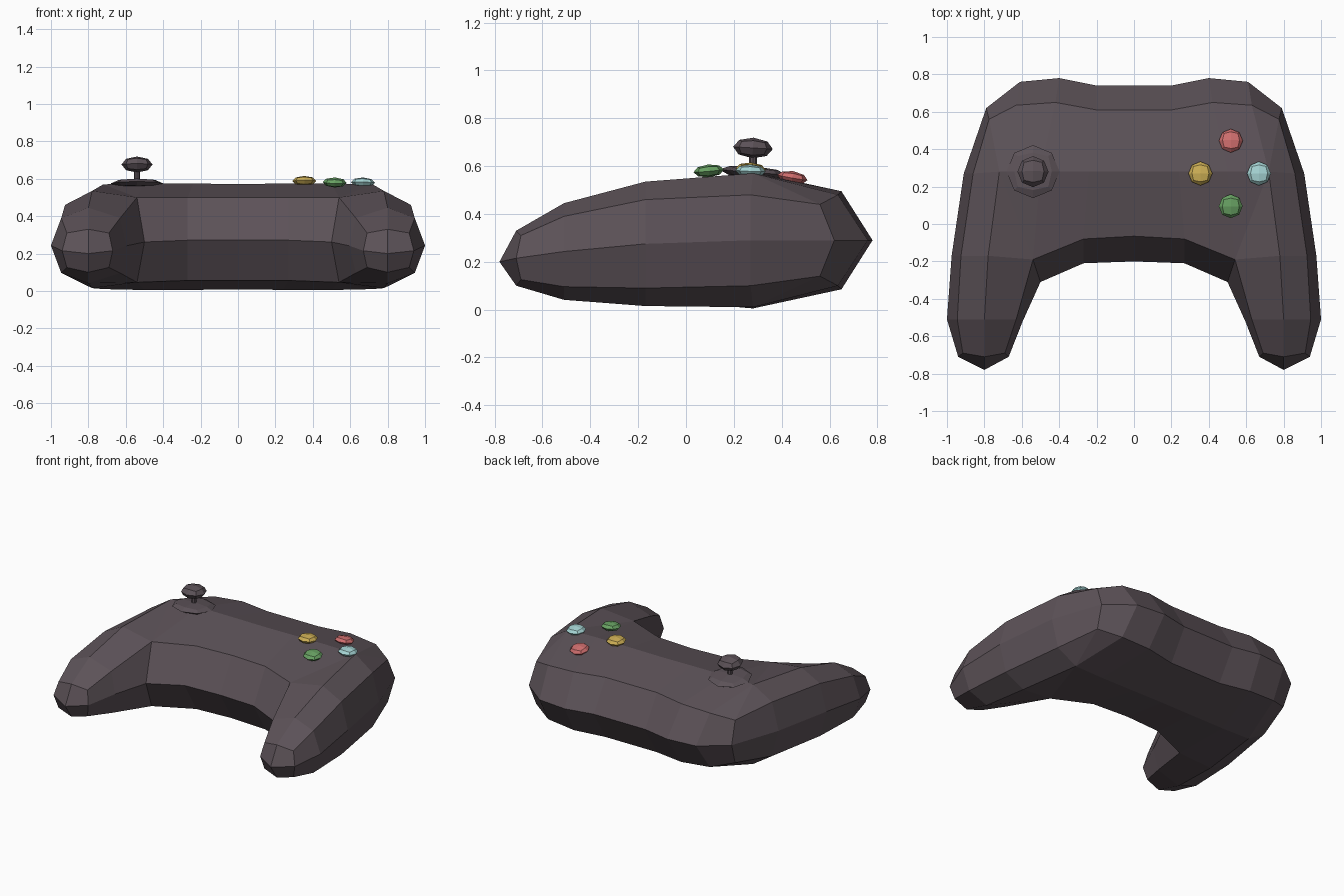
import bpy, bmesh
from mathutils import Matrix, Vector

if "Cube" in bpy.data.objects:
    bpy.data.objects.remove(bpy.data.objects["Cube"])


def material(name, rgb):
    m = bpy.data.materials.new(name)
    m.diffuse_color = (*rgb, 1)
    m.use_nodes = True
    m.node_tree.nodes["Principled BSDF"].inputs["Base Color"].default_value = m.diffuse_color
    return m


charcoal = material("charcoal", (0.107, 0.084, 0.097))
yellow = material("yellow", (0.60, 0.42, 0.09))
red = material("red", (0.62, 0.155, 0.155))
green = material("green", (0.14, 0.36, 0.125))
pale_cyan = material("pale_cyan", (0.38, 0.66, 0.66))


def finish(bm, name, mat):
    bmesh.ops.recalc_face_normals(bm, faces=bm.faces[:])
    mesh = bpy.data.meshes.new(name)
    bm.to_mesh(mesh)
    bm.free()
    mesh.materials.append(mat)
    ob = bpy.data.objects.new(name, mesh)
    bpy.context.collection.objects.link(ob)
    return ob


# Height of the widest seam, from handle tips to back
SEAM = [(-0.78, 0.20), (-0.71, 0.215), (-0.51, 0.243), (-0.17, 0.275), (0.27, 0.29), (0.8, 0.29)]


def seam_z(y):
    for (y0, z0), (y1, z1) in zip(SEAM, SEAM[1:]):
        if y <= y1:
            return z0 + (z1 - z0) * (y - y0) / (y1 - y0)
    return SEAM[-1][1]


# Half of the shell, swept from the middle round to the handle:
# outer seam xy, outer shoulder xyz, crest xyz, inner shoulder xyz, inner seam xy
B2, I2, C3 = (0.54, -0.19, 0.50), (0.50, -0.31), (0.72, 0.28, 0.57)
STATIONS = [
    ((0, 0.74), (0, 0.61, 0.50), (0, 0.28, 0.572), (0, -0.065, 0.50), (0, -0.20)),
    ((0.20, 0.74), (0.20, 0.61, 0.50), (0.24, 0.28, 0.574), (0.27, -0.08, 0.50), (0.27, -0.21)),
    ((0.40, 0.78), (0.42, 0.65, 0.495), (0.50, 0.28, 0.575), B2, I2),
    ((0.61, 0.76), (0.63, 0.635, 0.48), C3, B2, I2),
    ((0.79, 0.62), (0.775, 0.56, 0.44), C3, B2, I2),
    ((0.91, 0.27), (0.86, 0.27, 0.48), C3, B2, I2),
    ((0.975, -0.17), (0.925, -0.17, 0.46), (0.78, -0.17, 0.535), B2, I2),
    ((1.00, -0.51), (0.945, -0.51, 0.39), (0.80, -0.51, 0.445), (0.63, -0.51, 0.39), (0.595, -0.52)),
    ((0.94, -0.71), (0.915, -0.69, 0.31), (0.80, -0.71, 0.33), (0.69, -0.69, 0.31), (0.67, -0.71)),
]


def ring(o, a, c, b, i):
    seam = lambda p: (p[0], p[1], seam_z(p[1]))
    under = lambda p: (p[0], p[1], 2 * seam_z(p[1]) - p[2])
    return [seam(o), a, c, b, seam(i), under(b), under(c), under(a)]


# Shell
bm = bmesh.new()
cache = {}


def vert(p, side):
    key = (round(p[0] * side, 4) + 0.0, round(p[1], 4), round(p[2], 4))
    if key not in cache:
        cache[key] = bm.verts.new(key)
    return cache[key]


def face(points, side):
    vs = list(dict.fromkeys(vert(p, side) for p in points))
    if len(vs) > 2:
        bm.faces.new(vs)


rings = [ring(*s) for s in STATIONS]
tip = (0.80, -0.78, 0.20)
for side in (1, -1):
    for r, s in zip(rings, rings[1:]):
        for k in range(8):
            n = (k + 1) % 8
            face((r[k], r[n], s[n], s[k]), side)
    for k in (0, 2, 4, 6):
        e = rings[-1]
        face((tip, e[k], e[k + 1], e[(k + 2) % 8]), side)
finish(bm, "controller_shell", charcoal)


# Eight-sided pebble: a cube rounded into a flattened ball
def pebble(name, mat, loc, radius, half_height, tilt_x=0.0, tilt_y=0.0):
    bm = bmesh.new()
    bmesh.ops.create_cube(bm, size=2)
    bmesh.ops.subdivide_edges(bm, edges=bm.edges[:], cuts=1, use_grid_fill=True)
    for v in bm.verts:
        v.co = v.co.normalized() * Vector((radius, radius, half_height))
    rot = Matrix.Rotation(tilt_x, 4, 'X') @ Matrix.Rotation(tilt_y, 4, 'Y')
    bm.transform(Matrix.Translation(loc) @ rot)
    return finish(bm, name, mat)


# Face buttons, tilted to lie on the shell
for name, mat, loc, tx, ty in (
        ("left_button", yellow, (0.355, 0.27, 0.588), -0.05, 0),
        ("near_button", green, (0.517, 0.095, 0.580), 0.09, 0.03),
        ("right_button", pale_cyan, (0.668, 0.27, 0.580), -0.04, 0.03),
        ("far_button", red, (0.518, 0.445, 0.552), -0.17, 0.03)):
    pebble(name, mat, loc, 0.064, 0.027, tx, ty)

# Thumb stick: collar, stem and cap
pebble("stick_collar", charcoal, (-0.54, 0.28, 0.574), 0.142, 0.026, -0.08)
bm = bmesh.new()
bmesh.ops.create_cone(bm, cap_ends=True, segments=8, radius1=0.016, radius2=0.016, depth=0.09,
                      matrix=Matrix.Translation((-0.54, 0.28, 0.62)))
finish(bm, "stick_stem", charcoal)
pebble("stick_cap", charcoal, (-0.54, 0.28, 0.676), 0.083, 0.043, -0.06)
